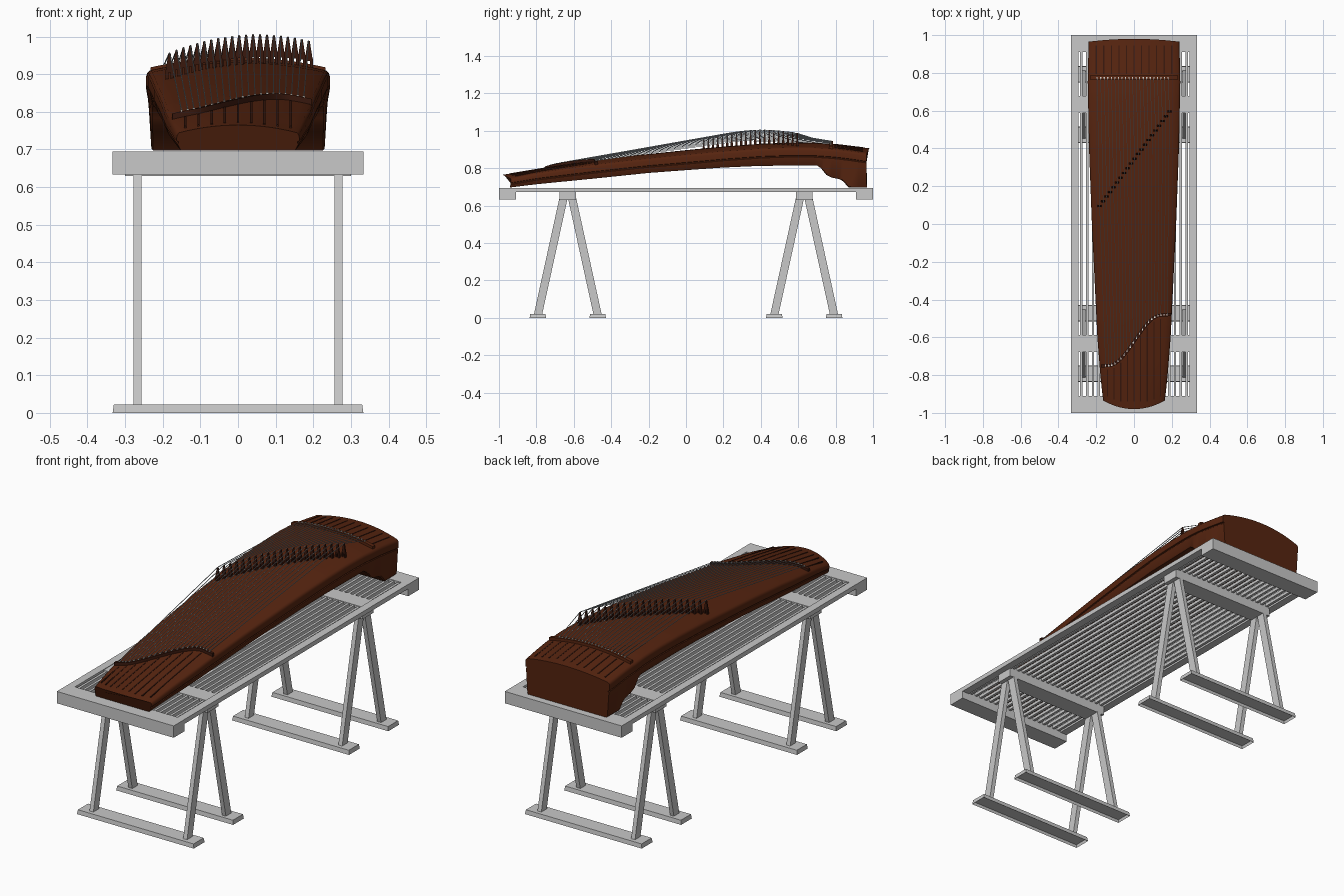
import bpy, bmesh, math
from mathutils import Vector

if "Cube" in bpy.data.objects:
    bpy.data.objects.remove(bpy.data.objects["Cube"])


def material(name, rgb):
    m = bpy.data.materials.new(name)
    m.diffuse_color = (*rgb, 1)
    m.use_nodes = True
    m.node_tree.nodes["Principled BSDF"].inputs["Base Color"].default_value = m.diffuse_color
    return m


WOOD = material("red brown wood", (0.095, 0.018, 0.005))
DARK = material("dark brown wood", (0.04, 0.009, 0.004))
GREY = material("stand grey", (0.58, 0.58, 0.58))
STEEL = material("string silver", (0.48, 0.53, 0.56))
IVORY = material("ivory pins", (0.8, 0.78, 0.72))


def finish(name, bm, mat, smooth=False):
    bmesh.ops.recalc_face_normals(bm, faces=bm.faces)
    me = bpy.data.meshes.new(name)
    bm.to_mesh(me)
    bm.free()
    me.materials.append(mat)
    ob = bpy.data.objects.new(name, me)
    bpy.context.collection.objects.link(ob)
    if smooth:
        bpy.context.view_layer.objects.active = ob
        ob.select_set(True)
        bpy.ops.object.shade_smooth_by_angle(angle=math.radians(35))
        ob.select_set(False)
    return ob


def loft(bm, rings):
    """Skin closed rings of points and cap both ends."""
    rows = [[bm.verts.new(p) for p in r] for r in rings]
    for a, b in zip(rows, rows[1:]):
        for i in range(len(a)):
            j = (i + 1) % len(a)
            bm.faces.new((a[i], a[j], b[j], b[i]))
    return bm.faces.new(rows[0][::-1]), bm.faces.new(rows[-1])


def slab(bm, x, y, z, dx, dy, taper=(1, 1), shift=0.0):
    """Block from z[0] to z[1]; the top may be tapered and shifted along y."""
    rings = []
    for zz, kx, ky, s in ((z[0], 1, 1, 0), (z[1], *taper, shift)):
        rings.append([(x + a * dx * kx, y + s + b * dy * ky, zz)
                      for a, b in ((-1, -1), (1, -1), (1, 1), (-1, 1))])
    return loft(bm, rings)


def sweep(bm, pts, w, low, high):
    """Rectangular strip along a path."""
    pts = [Vector(p) for p in pts]
    rings = []
    for i, p in enumerate(pts):
        t = pts[min(i + 1, len(pts) - 1)] - pts[max(i - 1, 0)]
        s = Vector((t.y, -t.x, 0)).normalized() * w / 2
        d, u = Vector((0, 0, low)), Vector((0, 0, high))
        rings.append([p - s + d, p + s + d, p + s + u, p - s + u])
    loft(bm, rings)


def lerp(table, v):
    if v <= table[0][0]:
        return table[0][1]
    for (a, p), (b, q) in zip(table, table[1:]):
        if v <= b:
            return p + (q - p) * (v - a) / (b - a)
    return table[-1][1]


# Zither body outlines along y: half width, crown height, underside height
WIDTH = [(-.98, .163), (-.94, .167), (-.6, .194), (0, .223), (.4, .238), (.75, .245), (.98, .24)]
CROWN = [(-.98, .765), (-.75, .803), (-.5, .841), (-.25, .871), (0, .897), (.2, .916),
         (.4, .931), (.55, .937), (.68, .937), (.8, .929), (.98, .907)]
UNDER = [(-.98, .697), (-.5, .744), (-.2, .775), (0, .79), (.2, .804), (.4, .813), (.7, .815),
         (.72, .802), (.75, .765), (.78, .750), (.82, .742), (.84, .73), (.87, .697), (.98, .697)]


def arch(y):
    return 0.022 + 0.008 * (y + 1) / 2


def surface(x, y):
    return lerp(CROWN, y) - arch(y) * (x / lerp(WIDTH, y)) ** 2


# Body
rings = []
stations = sorted({round(-.98 + 1.96 * i / 40, 3) for i in range(41)} | {p[0] for p in UNDER})
for y in stations:
    w, zb = lerp(WIDTH, y), lerp(UNDER, y)
    ze = lerp(CROWN, y) - arch(y)
    rim = min(.045, (ze - zb) * .55)
    half = [(.93, zb), (.95, zb + .006), (.985, ze - rim - .004), (.97, ze - rim - .001),
            (.97, ze - rim + .003), (1, ze - rim + .005), (1, ze - .012), (.99, ze - .004)]
    prof = [(f * w, z) for f, z in half]
    prof += [(f * w, surface(f * w, y)) for f in [.96 - .12 * k for k in range(17)]]
    prof += [(-f * w, z) for f, z in half[::-1]]
    ring = []
    for x, z in prof:
        edge = min(1, (x / w) ** 2)
        shift = .045 * edge * max(0, min(1, (-.8 - y) / .18)) - .015 * edge * max(0, (y - .88) / .1)
        ring.append((x, y + shift, z))
    rings.append(ring)
bm = bmesh.new()
loft(bm, rings)
finish("zither_body", bm, WOOD, True)


def tail_y(x):
    """S-curve of the tail nut in plan."""
    k = max(0, min(1, (x + .13) / .27))
    return -.74 + .25 * k * k * (3 - 2 * k) + .06 * (x - .02)


# Tail nut and head nut
bm = bmesh.new()
xs = [-.175 + .37 * i / 28 for i in range(29)]
sweep(bm, [(x, tail_y(x), surface(x, tail_y(x))) for x in xs], .016, -.012, .014)
finish("tail_nut", bm, DARK, True)
bm = bmesh.new()
sweep(bm, [(-.232 + .464 * i / 20, .775, surface(-.232 + .464 * i / 20, .775)) for i in range(21)],
      .02, -.012, .014)
finish("head_nut", bm, WOOD, True)

# Decorative ribs on both ends
bm = bmesh.new()
for i in range(11):
    x = -.2 + .04 * i
    ys = [.795 + .15 * k / 5 for k in range(6)]
    sweep(bm, [(x, y, surface(x, y)) for y in ys], .006, -.004, .0015)
finish("head_ribs", bm, DARK)
bm = bmesh.new()
for i in range(9):
    x = -.14 + .035 * i
    a, b = -.94 + .8 * max(0, abs(x) - .08) ** 1.2, tail_y(x) - .02
    ys = [a + (b - a) * k / 8 for k in range(9)]
    sweep(bm, [(x, y, surface(x, y)) for y in ys], .006, -.004, .0015)
finish("tail_ribs", bm, DARK)

# Strings, pins and movable bridges
strings, pins, bridges = bmesh.new(), bmesh.new(), bmesh.new()
for i in range(21):
    t = i / 20
    xt, xb, xh = -.15 + .325 * t, -.182 + .37 * t, -.195 + .375 * t
    yt, yb = tail_y(xt), .095 + .5 * t
    zt, zh = surface(xt, yt) + .016, surface(xh, .775) + .016
    base = surface(xb, yb)
    top = base + .068 + .008 * math.sin(math.pi * t)
    sweep(strings, [(xt, yt, zt), (xb, yb, top), (xh, .775, zh)], .0026, -.0013, .0013)
    for x, y, z in ((xt, yt, zt), (xh, .775, zh)):
        slab(pins, x, y, (z - .004, z + .001), .003, .004)
    for s in (-1, 1):  # splayed feet
        slab(bridges, xb + s * .007, yb, (base - .003, base + .022), .004, .006)
    slab(bridges, xb, yb, (base + .016, top), .011, .005, (.25, .6))
finish("strings", strings, STEEL)
finish("string_pins", pins, IVORY)
finish("movable_bridges", bridges, DARK)

# Stand top: rails, end beams, cross beams and slats
bm = bmesh.new()
for s in (-1, 1):
    slab(bm, s * .313, 0, (.672, .695), .02, .99)
finish("stand_side_rails", bm, GREY)
bm = bmesh.new()
for s in (-1, 1):
    slab(bm, 0, s * .955, (.634, .695), .3333, .045)
finish("stand_end_beams", bm, GREY)
bm = bmesh.new()
for s in (-1, 1):
    slab(bm, 0, s * .632, (.63, .692), .3, .045)
finish("trestle_beams", bm, GREY)
bm = bmesh.new()
for i in range(19):
    slab(bm, -.279 + .031 * i, 0, (.675, .69), .0065, .93)
finish("stand_slats", bm, GREY)

# Trestle legs and hollow feet
legs, feet = bmesh.new(), bmesh.new()
for s in (-1, 1):
    for d in (-1, 1):
        y = s * .632 + d * .16
        for x in (-.267, .267):
            slab(legs, x, y, (.015, .64), .011, .022, (1, 1), -d * .137)
        bottom, _ = slab(feet, 0, y, (0, .022), .3333, .044, (.99, .93))
        feet.normal_update()
        bmesh.ops.inset_region(feet, faces=[bottom], thickness=.006)
        for v in bottom.verts:
            v.co.z = .014
finish("trestle_legs", legs, GREY)
finish("trestle_feet", feet, GREY)
